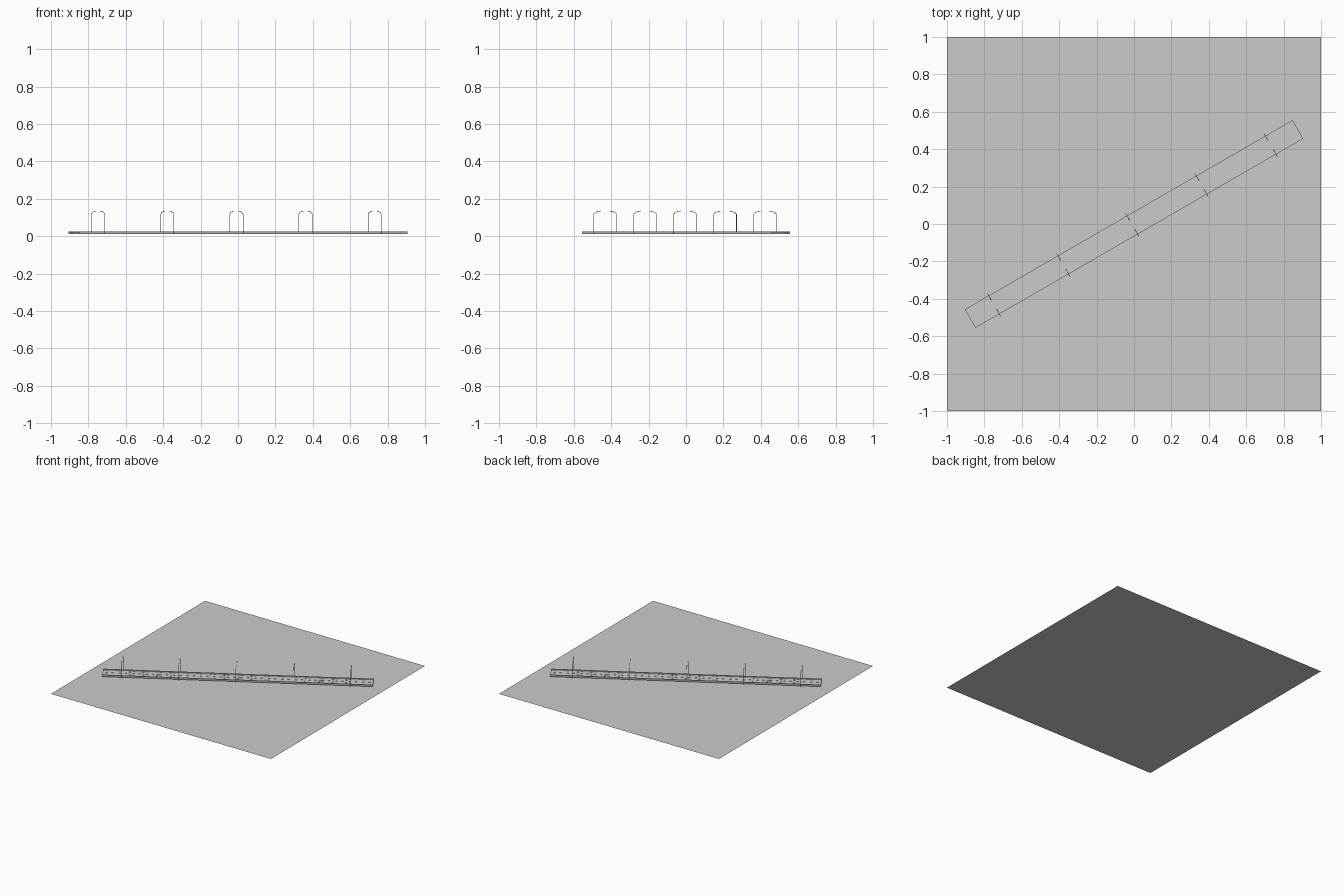
import bpy, bmesh, math
from mathutils import Matrix, Vector

if "Cube" in bpy.data.objects:
    bpy.data.objects.remove(bpy.data.objects["Cube"])

ROT = Matrix.Rotation(math.radians(30), 4, 'Z')   # road heading
HALF = 1.012                                      # road half length


def finish(name, bm, rotate=True):
    if rotate:
        bm.transform(ROT)
    me = bpy.data.meshes.new(name)
    bm.to_mesh(me)
    bm.free()
    ob = bpy.data.objects.new(name, me)
    bpy.context.collection.objects.link(ob)
    return ob


def box(bm, lo, hi):
    lo, hi = Vector(lo), Vector(hi)
    m = Matrix.Translation((lo + hi) / 2) @ Matrix.Diagonal((*(hi - lo), 1))
    bmesh.ops.create_cube(bm, size=1, matrix=m)


def rod(bm, a, b, r):
    a, b = Vector(a), Vector(b)
    d = b - a
    m = Matrix.Translation((a + b) / 2) @ d.to_track_quat('Z', 'Y').to_matrix().to_4x4()
    bmesh.ops.create_cone(bm, cap_ends=True, segments=8, radius1=r, radius2=r,
                          depth=d.length, matrix=m)


# flat ground sheet
bm = bmesh.new()
bmesh.ops.create_grid(bm, x_segments=1, y_segments=1, size=1)
finish("ground_sheet", bm, False)

# road slab
bm = bmesh.new()
box(bm, (-HALF, -0.057, 0.012), (HALF, 0.057, 0.02))
finish("road_slab", bm)

# raised kerbs on both edges
bm = bmesh.new()
for s in (-1, 1):
    ys = sorted((s * 0.047, s * 0.057))
    box(bm, (-HALF, ys[0], 0.012), (HALF, ys[1], 0.025))
finish("kerbs", bm)

# solid lane lines
bm = bmesh.new()
for y in (-0.042, -0.002, 0.002, 0.042):
    box(bm, (-HALF, y - 0.001, 0.0195), (HALF, y + 0.001, 0.0206))
finish("solid_lane_lines", bm)

# dashed lane lines
bm = bmesh.new()
n = 17
for y in (-0.022, 0.022):
    for i in range(n):
        x = -HALF + (i + 0.5) * 2 * HALF / n
        box(bm, (x - 0.03, y - 0.001, 0.0195), (x + 0.03, y + 0.001, 0.0206))
finish("dashed_lane_lines", bm)

# three crosswise road plates
bm = bmesh.new()
for x in (-0.61, 0, 0.61):
    for y in (-0.012, 0.012):
        box(bm, (x - 0.02, y - 0.009, 0.0195), (x + 0.02, y + 0.009, 0.0215))
finish("road_plates", bm)

# lamp posts in facing pairs
posts, lamps = bmesh.new(), bmesh.new()
for i in range(5):
    x = -0.864 + i * 0.427
    for s in (-1, 1):
        path = [(0.071, 0.012), (0.071, 0.118), (0.058, 0.128), (0.034, 0.133)]
        for (y0, z0), (y1, z1) in zip(path, path[1:]):
            rod(posts, (x, s * y0, z0), (x, s * y1, z1), 0.0014)
        ys = sorted((s * 0.028, s * 0.04))
        box(lamps, (x - 0.003, ys[0], 0.1305), (x + 0.003, ys[1], 0.134))
finish("lamp_posts", posts)
finish("lamp_heads", lamps)
